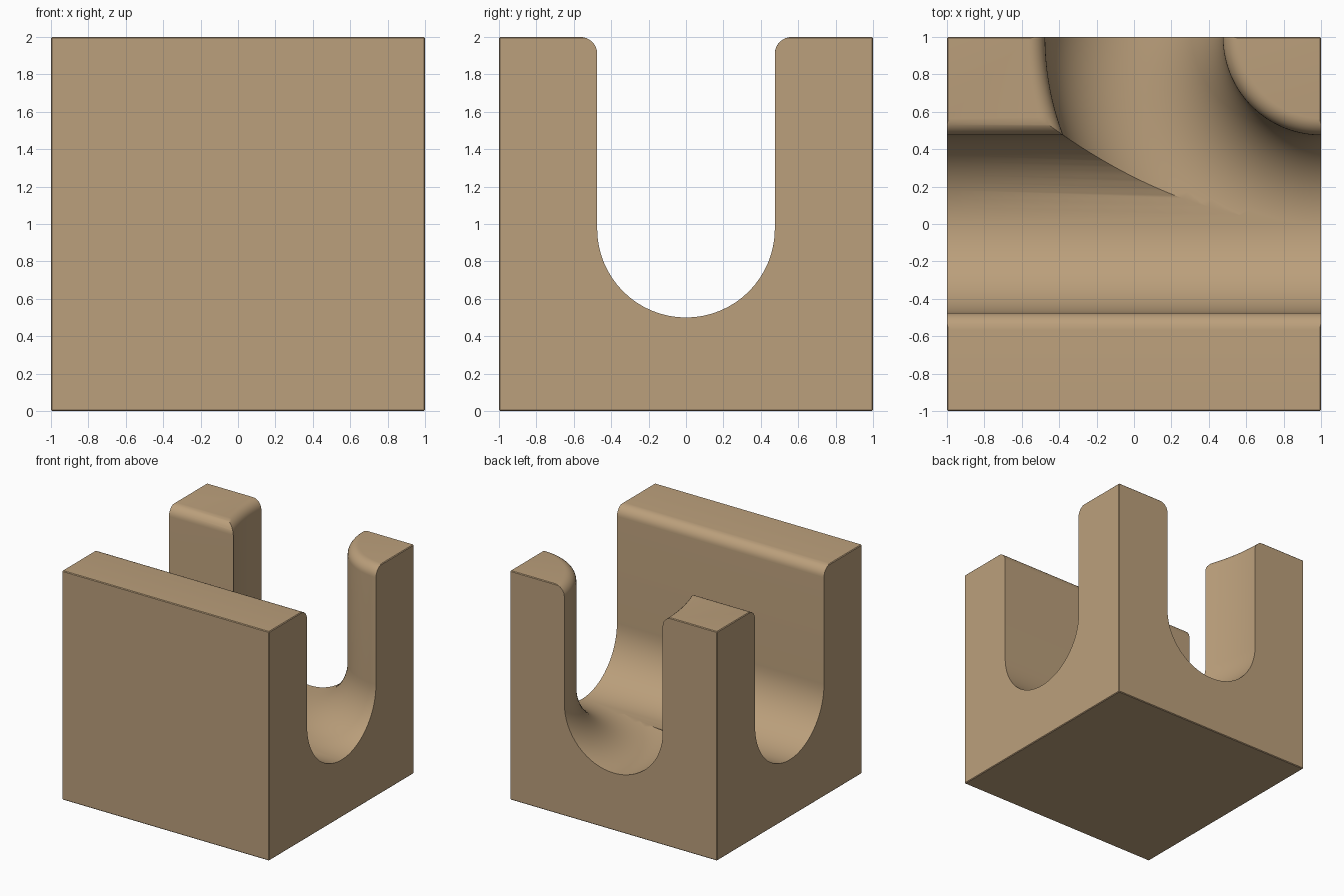
import bpy, bmesh, math
from mathutils import Vector

cube = bpy.data.objects.get("Cube")
if cube:
    bpy.data.objects.remove(cube, do_unlink=True)

HALF, BOTTOM, FILLET = 0.475, 0.5, 0.09
TOP = 2.0

wood = bpy.data.materials.new("light_wood")
wood.use_nodes = True
wood.diffuse_color = (0.5, 0.35, 0.2, 1)
wood.node_tree.nodes["Principled BSDF"].inputs["Base Color"].default_value = wood.diffuse_color


def make_object(name, bm):
    bmesh.ops.recalc_face_normals(bm, faces=bm.faces)
    mesh = bpy.data.meshes.new(name)
    bm.to_mesh(mesh)
    bm.free()
    mesh.materials.append(wood)
    obj = bpy.data.objects.new(name, mesh)
    bpy.context.collection.objects.link(obj)
    return obj


def groove_profile():
    """Round-bottomed U with rounded lips, as (offset, height) points."""
    centre = BOTTOM + HALF
    right = []
    for i in range(17):
        a = math.pi / 2 * i / 16
        right.append((HALF * math.sin(a), centre - HALF * math.cos(a)))
    for i in range(9):
        a = math.pi / 2 * i / 8
        right.append((HALF + FILLET * (1 - math.cos(a)),
                      TOP - FILLET + FILLET * math.sin(a)))
    right.append((HALF + FILLET, TOP + 0.2))
    return [(-u, z) for u, z in reversed(right[1:])] + right


def sweep(name, stations):
    """Loft the groove profile through (point, sideways direction) stations."""
    bm = bmesh.new()
    rings = [[bm.verts.new(p + side * u + Vector((0, 0, z)))
              for u, z in groove_profile()] for p, side in stations]
    for a, b in zip(rings, rings[1:]):
        for i in range(len(a)):
            j = (i + 1) % len(a)
            bm.faces.new((a[i], a[j], b[j], b[i]))
    bm.faces.new(rings[0])
    bm.faces.new(rings[-1])
    obj = make_object(name, bm)
    obj.hide_render = True
    obj.hide_set(True)
    return obj


# Block with slightly eased edges
bm = bmesh.new()
bmesh.ops.create_cube(bm, size=2)
bmesh.ops.translate(bm, verts=bm.verts, vec=(0, 0, 1))
bmesh.ops.bevel(bm, geom=bm.edges[:], offset=0.006, segments=1, affect='EDGES')
block = make_object("grooved_block", bm)

# Straight groove from side to side
side = Vector((0, 1, 0))
straight = sweep("straight_groove_cutter",
                 [(Vector((x, 0, 0)), side) for x in (-1.2, 1.2)])

# Quarter-turn groove around the back left corner
corner = Vector((1, 1, 0))
stations = []
for i in range(49):
    a = math.radians(171.3 + 107.4 * i / 48)
    out = Vector((math.cos(a), math.sin(a), 0))
    stations.append((corner + out, out))
curved = sweep("curved_groove_cutter", stations)

# Cut both grooves
bpy.context.view_layer.objects.active = block
block.select_set(True)
for cutter in (straight, curved):
    mod = block.modifiers.new(cutter.name, 'BOOLEAN')
    mod.operation = 'DIFFERENCE'
    mod.solver = 'EXACT'
    mod.object = cutter
    bpy.ops.object.modifier_apply(modifier=mod.name)
for cutter in (straight, curved):
    bpy.data.objects.remove(cutter, do_unlink=True)

bpy.ops.object.shade_smooth_by_angle(angle=math.radians(30))
